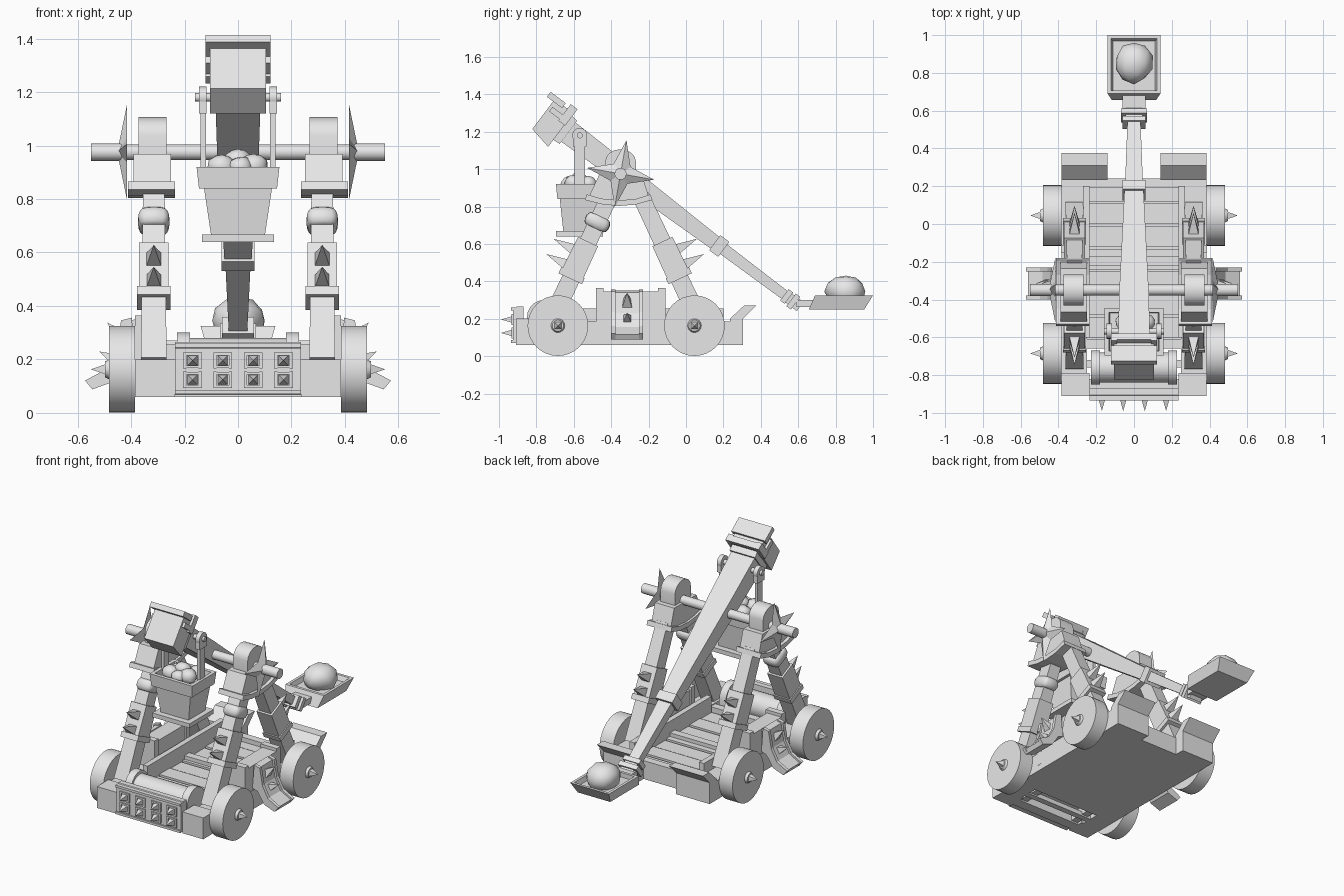
import bpy, bmesh, math, random
from mathutils import Vector, Matrix

if "Cube" in bpy.data.objects:
    bpy.data.objects.remove(bpy.data.objects["Cube"])

random.seed(4)
GREY = bpy.data.materials.new("plain grey")
GREY.diffuse_color = (0.8, 0.8, 0.8, 1)
GREY.use_nodes = True
GREY.node_tree.nodes["Principled BSDF"].inputs["Base Color"].default_value = GREY.diffuse_color


def finish(name, bm, smooth=False):
    bmesh.ops.recalc_face_normals(bm, faces=bm.faces)
    me = bpy.data.meshes.new(name)
    bm.to_mesh(me)
    bm.free()
    me.materials.append(GREY)
    ob = bpy.data.objects.new(name, me)
    bpy.context.collection.objects.link(ob)
    if smooth:
        bpy.ops.object.select_all(action='DESELECT')
        ob.select_set(True)
        bpy.context.view_layer.objects.active = ob
        bpy.ops.object.shade_smooth_by_angle(angle=math.radians(40))
    return ob


def loft(name, rings, smooth=False):
    """Skin a list of equal-length point rings and cap both ends."""
    bm = bmesh.new()
    vs = [[bm.verts.new(p) for p in r] for r in rings]
    n = len(vs[0])
    for a, b in zip(vs, vs[1:]):
        for i in range(n):
            bm.faces.new((a[i], a[(i + 1) % n], b[(i + 1) % n], b[i]))
    bm.faces.new(vs[0])
    bm.faces.new(vs[-1])
    return finish(name, bm, smooth)


def rect(cx, cy, hx, hy, z):
    return [(cx - hx, cy - hy, z), (cx + hx, cy - hy, z), (cx + hx, cy + hy, z), (cx - hx, cy + hy, z)]


def box(name, x0, x1, y0, y1, z0, z1):
    c = ((x0 + x1) / 2, (y0 + y1) / 2, abs(x1 - x0) / 2, (y1 - y0) / 2)
    return loft(name, [rect(*c, z0), rect(*c, z1)])


def prism(name, yz, x0, x1, smooth=False):
    return loft(name, [[(x, y, z) for y, z in yz] for x in (x0, x1)], smooth)


def rod(name, a, b, r1, r2=None, sides=24):
    a, b = Vector(a), Vector(b)
    bm = bmesh.new()
    m = Matrix.Translation((a + b) / 2) @ (b - a).to_track_quat('Z', 'Y').to_matrix().to_4x4()
    if sides == 4:
        m = m @ Matrix.Rotation(math.pi / 4, 4, 'Z')
    bmesh.ops.create_cone(bm, cap_ends=True, segments=sides, radius1=r1,
                          radius2=r1 if r2 is None else r2, depth=(b - a).length, matrix=m)
    return finish(name, bm, sides > 8)


def rock(name, c, size, jitter=0.12):
    bm = bmesh.new()
    bmesh.ops.create_icosphere(bm, subdivisions=2, radius=1)
    for v in bm.verts:
        k = 1 + random.uniform(-jitter, jitter)
        v.co = [c[i] + v.co[i] * k * size[i] for i in range(3)]
    return finish(name, bm, True)


def frame(y, z, dy, dz, ny, nz):
    """Slanted frame: s runs along a beam, n across it."""
    return lambda x, s, n: (x, y + dy * s + ny * n, z + dz * s + nz * n)


def beam(name, f, cx, *stations):
    """Tapered beam; each station is (s, half width, n low, n high)."""
    return loft(name, [[f(cx - w, s, a), f(cx + w, s, a), f(cx + w, s, b), f(cx - w, s, b)]
                       for s, w, a, b in stations])


# Chassis floor, planks and cross beams
box("floor", -.385, .385, -.66, .24, .06, .12)
box("front_beam", -.25, .25, -.89, -.82, .06, .12)
box("under_bar", -.25, .25, -.76, -.72, .06, .09)
for i in range(7):
    y = -.6 + i * .12
    box("deck_plank", -.25, .25, y, y + .108, .11, .15 + .006 * (i % 2))
for y in (-.66, -.22, .19):
    box("cross_beam", -.25, .25, y, y + .05, .11, .18)

# Roller behind the front plate
rod("roller", (-.2, -.76, .2), (.2, -.76, .2), .08)

# Spiked front plate
prism("front_plate", [(-.925, .075), (-.87, .065), (-.87, .265), (-.905, .265), (-.925, .24)], -.235, .235)
box("plate_top_rim", -.235, .235, -.935, -.87, .245, .26)
box("plate_bottom_rim", -.235, .235, -.935, -.87, .07, .085)
for x in (-.17, -.057, .057, .17):
    for z in (.124, .196):
        for d in (-1, 1):
            box("stud_frame", x + d * .029 - .006, x + d * .029 + .006, -.934, -.92, z - .03, z + .03)
            box("stud_frame", x - .035, x + .035, -.934, -.92, z + d * .024 - .005, z + d * .024 + .005)
        rod("front_spike", (x, -.92, z), (x, -.99, z), .028, 0, 4)

AXLE_Y, AXLE_Z = -.35, .975
for m in (-1, 1):
    # Side rails, raised walls and corner blocks
    box("side_rail", m * .25, m * .385, -.80, .24, .06, .185)
    box("corner_block", m * .235, m * .385, -.91, -.79, .06, .2)
    box("raised_wall", m * .28, m * .383, -.46, -.13, .18, .345)
    for y in (-.48, -.15):
        box("wall_post", m * .27, m * .386, y, y + .04, .1, .365)
    box("inner_rail", m * .235, m * .27, -.6, .2, .12, .255)
    prism("rear_flare", [(.23, .06), (.305, .06), (.305, .2), (.375, .27), (.31, .27), (.235, .2)], m * .14, m * .385)
    arch = [(-.76 + .09 * math.cos(t * math.pi / 10), .21 + .09 * math.sin(t * math.pi / 10)) for t in range(11)]
    prism("roller_bracket", arch + [(-.85, .07), (-.67, .07)], m * .18, m * .228, True)

    # Wheels with spiked hubs
    for y in (-.685, .045):
        rod("wheel", (m * .385, y, .163), (m * .482, y, .163), .162, sides=32)
        rod("hub_ring", (m * .48, y, .163), (m * .497, y, .163), .038, .03, 16)
        rod("hub_spike", (m * .495, y, .163), (m * .55, y, .163), .027, 0, 4)

    # Flared side guard with raised edges and spikes
    curve = [(.385, .35), (.425, .34), (.445, .23), (.485, .155), (.56, .115)]
    inner = [(.545, .088), (.47, .115), (.42, .19), (.385, .2)]
    for name, y0, y1, k in (("side_guard", -.39, -.24, 0), ("guard_edge", -.4, -.378, .012), ("guard_edge", -.252, -.23, .012)):
        pts = [(x + k, z + k * .5) for x, z in curve] + inner
        loft(name, [[(m * x, y, z) for x, z in pts] for y in (y0, y1)])
    rod("guard_spike", (m * .425, -.315, .28), (m * .49, -.315, .338), .036, 0, 4)
    rod("guard_spike", (m * .45, -.315, .195), (m * .52, -.315, .23), .034, 0, 4)

    # Slanted legs with spiked sleeves
    cx = m * .315
    for side, d in (("front", -1), ("rear", 1)):
        f = frame(-.325 + d * .1, .82, d * .425, -.905, d * .905, .425)
        beam(side + "_leg", f, cx, (-.04, .04, -.045, .045), (.7, .048, -.05, .05))
        beam(side + "_sleeve", f, cx, (.23, .055, -.058, .06), (.44, .055, -.06, .065))
        beam(side + "_sleeve_rim", f, cx, (.415, .062, -.066, .072), (.45, .062, -.066, .072))
        for s in (.30, .39):
            rod(side + "_leg_spike", f(cx, s, .055), f(cx, s - .005, .175), .04, 0, 4)
    # Padded ring on the front leg
    f = frame(-.425, .82, -.425, -.905, -.905, .425)
    rings = []
    for s, k in ((.08, .8), (.088, .95), (.105, 1.05), (.125, 1.05), (.142, .95), (.15, .8)):
        rings.append([f(cx + .056 * k * math.copysign(abs(math.cos(t)) ** .5, math.cos(t)), s,
                        .066 * k * math.copysign(abs(math.sin(t)) ** .5, math.sin(t)))
                      for t in [i * math.pi / 8 for i in range(16)]])
    loft("leg_ring", rings, True)

    # Bearing block on top of the legs
    low = [(-.54, .835), (-.45, .812), (-.36, .803), (-.27, .81), (-.18, .835)]
    prism("bearing_base", low + [(-.19, .865), (-.27, .84), (-.36, .833), (-.45, .842), (-.53, .865)],
          m * .235, m * .412)
    prism("bearing_block", [(-.525, .84), (-.36, .815), (-.195, .84), (-.235, .968), (-.465, .968)],
          m * .25, m * .39)
    top = [(AXLE_Y + .082 * math.cos(t * math.pi / 8), 1.04 + .066 * math.sin(t * math.pi / 8)) for t in range(9)]
    prism("bearing_cap", top + [(-.432, .95), (-.268, .95)], m * .268, m * .372, True)

    # Four-pointed star blade and axle end
    bm = bmesh.new()
    ring = []
    for i in range(8):
        a = math.radians(80 + 45 * i)
        r = .065 if i % 2 else .182
        ring.append(bm.verts.new((m * .415, AXLE_Y + r * math.cos(a), AXLE_Z + r * math.sin(a))))
    tip = bm.verts.new((m * .452, AXLE_Y, AXLE_Z))
    for i in range(8):
        bm.faces.new((ring[i], ring[(i + 1) % 8], tip))
    bm.faces.new(ring)
    finish("star_blade", bm)
    rod("axle_end", (m * .43, AXLE_Y, AXLE_Z), (m * .55, AXLE_Y, AXLE_Z), .032, sides=16)

    # Bucket hangers
    rod("hanger_eye", (m * .117, -.568, 1.18), (m * .146, -.568, 1.18), .04, sides=16)
    box("hanger_plate", m * .117, m * .146, -.605, -.531, 1.12, 1.18)
    box("hanger_strap", m * .12, m * .14, -.595, -.541, .9, 1.13)

rod("axle", (-.45, AXLE_Y, AXLE_Z), (.45, AXLE_Y, AXLE_Z), .029, sides=16)
rod("hanger_pin", (-.16, -.568, 1.18), (.16, -.568, 1.18), .016, sides=12)

# Throwing arm: s rises toward the weighted head
f = frame(-.35, .985, -.8, .6, .6, .8)
beam("upper_arm", f, 0, (.4, .085, -.062, .068), (.05, .078, -.055, .06), (-.65, .05, -.038, .038))
beam("arm_collar", f, 0, (-.63, .062, -.05, .05), (-.69, .062, -.05, .05))
beam("lower_arm", f, 0, (-.65, .048, -.032, .032), (-1.12, .034, -.026, .026))
beam("lower_collar", f, 0, (-1.095, .06, -.038, .038), (-1.125, .06, -.038, .038))
beam("end_collar", f, 0, (-1.14, .068, -.042, .042), (-1.17, .068, -.042, .042))
beam("arm_tip", f, 0, (-1.1, .045, -.03, .03), (-1.2, .045, -.03, .03))
box("tray_joint", -.06, .06, .59, .69, .262, .3)

# Weighted head
beam("head_block", f, 0, (.39, .105, -.125, .1), (.515, .105, -.1, .1))
beam("head_neck", f, 0, (.35, .092, -.075, .08), (.4, .092, -.08, .085))
beam("head_top_plate", f, 0, (.455, .122, .085, .118), (.556, .122, .085, .118))
for m in (-1, 1):
    beam("head_clamp", f, m * .105, (.385, .016, .02, .13), (.43, .016, .02, .13))
    beam("head_side_strip", f, m * .105, (.42, .016, .03, .06), (.5, .016, .03, .06))
beam("head_hook", f, 0, (.385, .121, .1, .13), (.425, .121, .1, .13))

# Tray with its stone, rim standing round a sunken floor
loft("tray", [rect(0, .805, .118, .148, .25), rect(0, .845, .14, .155, .325),
              rect(0, .845, .122, .137, .325), rect(0, .838, .112, .13, .295)])
rock("tray_stone", (0, .855, .345), (.1, .11, .088), .07)

# Hanging bucket filled with stones
BY = -.57
loft("bucket_body", [rect(0, BY, .1, .085, .66), rect(0, BY, .13, .107, .86)])
loft("bucket_rim", [rect(0, BY, .146, .118, .84), rect(0, BY, .155, .125, .92),
                    rect(0, BY, .132, .102, .92), rect(0, BY, .128, .098, .885)])
box("bucket_base", -.135, .135, BY - .125, BY + .125, .64, .668)
for x, y, z, r in ((-.06, -.04, .92, .055), (.06, -.03, .925, .055), (0, .0, .945, .05),
                   (-.05, .05, .915, .05), (.065, .05, .92, .05), (.01, -.06, .92, .045)):
    rock("bucket_stone", (x, BY + y, z), (r, r * .9, r * .85), .06)
